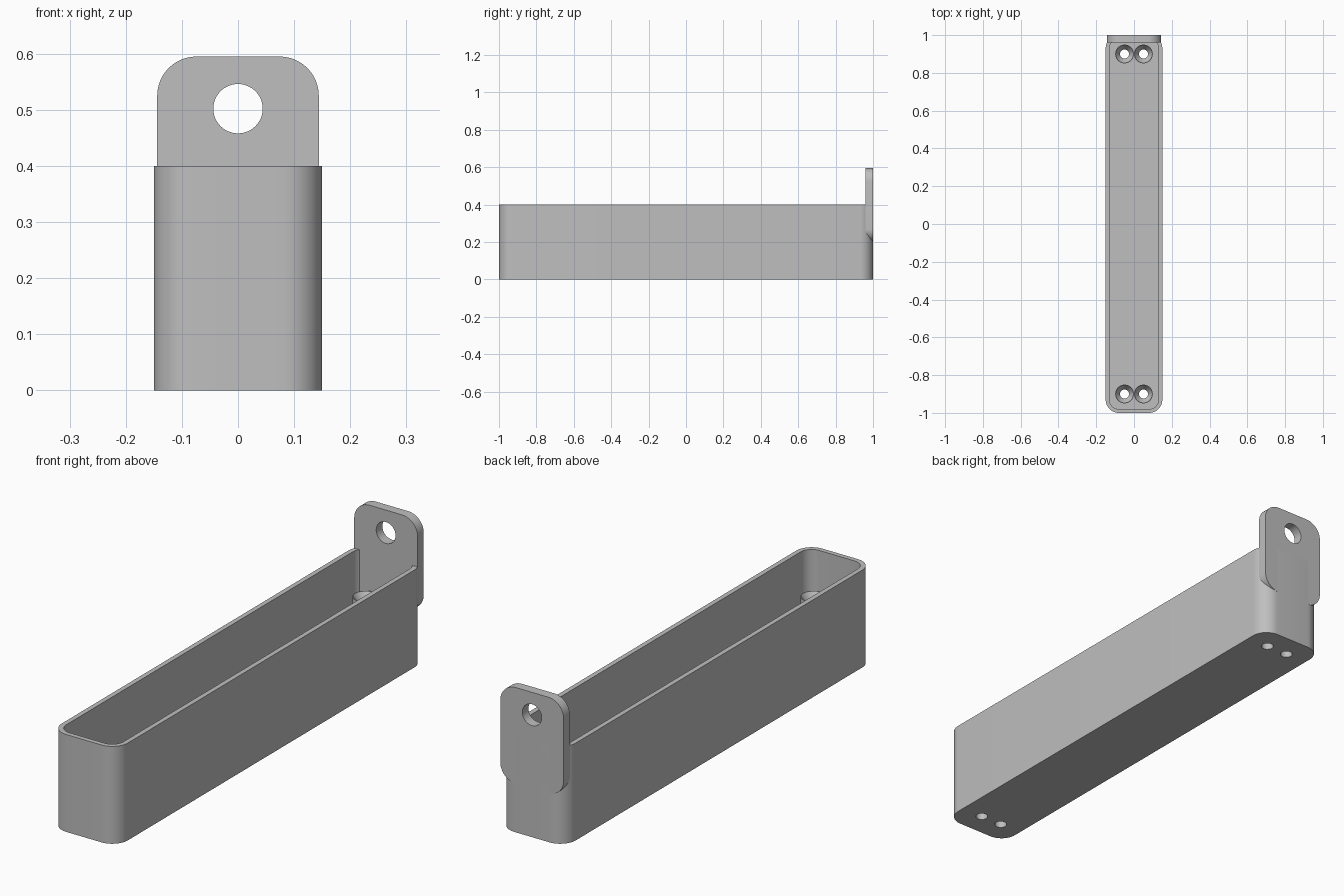
import bpy, bmesh, math
from mathutils import Matrix, Vector

if "Cube" in bpy.data.objects:
    bpy.data.objects.remove(bpy.data.objects["Cube"], do_unlink=True)

grey = bpy.data.materials.new("plain_grey")
grey.use_nodes = True
colour = (0.52, 0.52, 0.52, 1)
grey.diffuse_color = colour
grey.node_tree.nodes["Principled BSDF"].inputs["Base Color"].default_value = colour


def finish(name, bm):
    bmesh.ops.recalc_face_normals(bm, faces=bm.faces)
    mesh = bpy.data.meshes.new(name)
    bm.to_mesh(mesh)
    bm.free()
    obj = bpy.data.objects.new(name, mesh)
    bpy.context.collection.objects.link(obj)
    mesh.materials.append(grey)
    return obj


def rounded_slab(name, half_x, half_y, radius, low, high, turn=Matrix()):
    """Rounded rectangle extruded from low to high along z, then transformed."""
    bm = bmesh.new()
    steps = 12
    verts = []
    for quarter, (sx, sy) in enumerate([(1, 1), (-1, 1), (-1, -1), (1, -1)]):
        for i in range(steps + 1):
            a = (quarter + i / steps) * math.pi / 2
            verts.append(bm.verts.new((sx * (half_x - radius) + radius * math.cos(a),
                                       sy * (half_y - radius) + radius * math.sin(a), low)))
    face = bm.faces.new(verts)
    new = bmesh.ops.extrude_face_region(bm, geom=[face], use_keep_orig=True)["geom"]
    bmesh.ops.translate(bm, vec=(0, 0, high - low),
                        verts=[v for v in new if isinstance(v, bmesh.types.BMVert)])
    bmesh.ops.transform(bm, matrix=turn, verts=bm.verts)
    return finish(name, bm)


def drills(name, places, radius, depth, turn=Matrix()):
    bm = bmesh.new()
    for p in places:
        bmesh.ops.create_cone(bm, cap_ends=True, segments=48, radius1=radius, radius2=radius,
                              depth=depth, matrix=Matrix.Translation(p) @ turn)
    return finish(name, bm)


def cut(obj, cutter):
    cutter.hide_render = True
    mod = obj.modifiers.new("cut", 'BOOLEAN')
    mod.operation, mod.solver, mod.object = 'DIFFERENCE', 'EXACT', cutter
    bpy.context.view_layer.objects.active = obj
    bpy.ops.object.modifier_apply(modifier=mod.name)
    bpy.data.objects.remove(cutter, do_unlink=True)


def ring(name, profile, place):
    """Closed profile of (radius, height) points turned around z."""
    bm = bmesh.new()
    n = 48
    loops = [[bm.verts.new((r * math.cos(k * math.tau / n), r * math.sin(k * math.tau / n), z))
              for k in range(n)] for r, z in profile]
    for a, b in zip(loops, loops[1:] + loops[:1]):
        for k in range(n):
            j = (k + 1) % n
            bm.faces.new((a[k], a[j], b[j], b[k]))
    bmesh.ops.translate(bm, vec=place, verts=bm.verts)
    return finish(name, bm)


screws = [Vector((x, y, 0)) for x in (-0.05, 0.05) for y in (-0.9, 0.9)]
upright = Matrix.Rotation(math.pi / 2, 4, 'X')

# Open tray with thin walls and drilled floor
tray = rounded_slab("tray", 0.15, 1, 0.07, 0, 0.4)
cut(tray, rounded_slab("cavity_cutter", 0.13, 0.98, 0.05, 0.02, 0.5))
cut(tray, drills("floor_cutter", screws, 0.03, 0.2))

# Hanging tab on the back wall, with its hole
tab = rounded_slab("hanging_tab", 0.144, 0.1975, 0.07, -1, -0.96,
                   Matrix.Translation((0, 0, 0.3975)) @ upright)
cut(tab, drills("tab_cutter", [Vector((0, 0.98, 0.502))], 0.044, 0.2, upright))

# Countersunk screw posts
post_profile = [(0.024, 0), (0.03, 0), (0.03, 0.02), (0.0495, 0.02),
                (0.0495, 0.25), (0.047, 0.25), (0.024, 0.215)]
posts = [ring(f"screw_post_{i + 1}", post_profile, p) for i, p in enumerate(screws)]

# Smooth rounded corners, crisp edges
bpy.ops.object.select_all(action='DESELECT')
for obj in [tray, tab] + posts:
    obj.select_set(True)
bpy.context.view_layer.objects.active = tray
bpy.ops.object.shade_smooth_by_angle(angle=math.radians(30))
